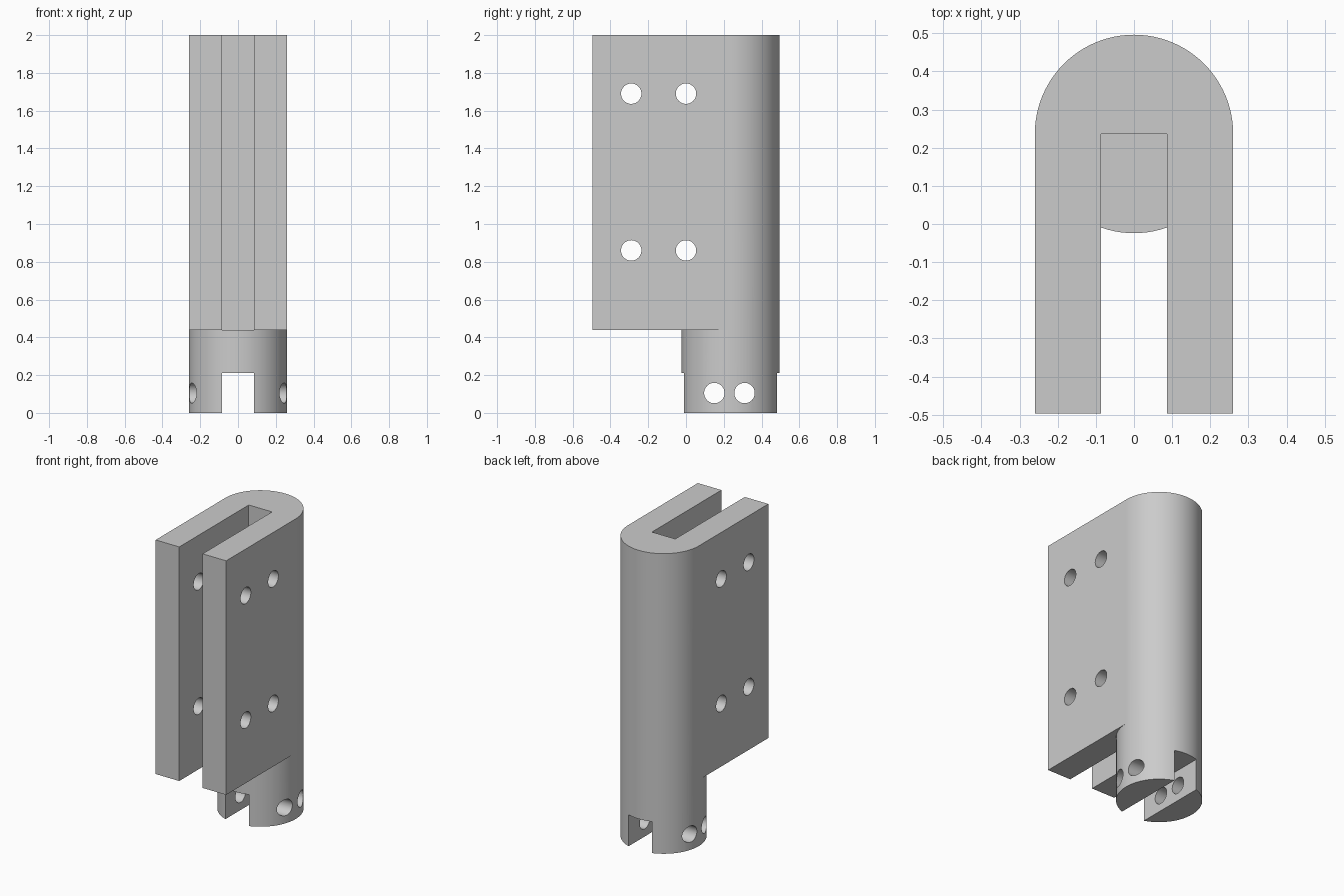
import bpy, bmesh, math
from mathutils import Matrix

default = bpy.data.objects.get("Cube")
if default:
    bpy.data.objects.remove(default, do_unlink=True)

R, CY = 0.26, 0.236          # barrel radius and its centre in y
FRONT, TOP = -0.496, 2.0
SLOT = 0.086                 # half width of both slots
SHOULDER, NOTCH = 0.44, 0.21
SEG = 48                     # segments per half circle

metal = bpy.data.materials.new("plain grey")
metal.use_nodes = True
grey = (0.6, 0.6, 0.6, 1)
metal.diffuse_color = grey
metal.node_tree.nodes["Principled BSDF"].inputs["Base Color"].default_value = grey


def to_object(name, bm):
    bmesh.ops.recalc_face_normals(bm, faces=bm.faces)
    mesh = bpy.data.meshes.new(name)
    bm.to_mesh(mesh)
    bm.free()
    mesh.materials.append(metal)
    obj = bpy.data.objects.new(name, mesh)
    bpy.context.collection.objects.link(obj)
    return obj


def prism(name, outline, z0, z1):
    bm = bmesh.new()
    face = bm.faces.new([bm.verts.new((x, y, z0)) for x, y in outline])
    top = bmesh.ops.extrude_face_region(bm, geom=[face])["geom"]
    verts = [v for v in top if isinstance(v, bmesh.types.BMVert)]
    bmesh.ops.translate(bm, verts=verts, vec=(0, 0, z1 - z0))
    return to_object(name, bm)


def block(name, half_x, y0, y1, z0, z1):
    return prism(name, [(-half_x, y0), (half_x, y0), (half_x, y1), (-half_x, y1)], z0, z1)


def cross_hole(name, y, z, radius):
    bm = bmesh.new()
    bmesh.ops.create_cone(bm, cap_ends=True, segments=40, radius1=radius, radius2=radius,
                          depth=1, matrix=Matrix.Translation((0, y, z)) @ Matrix.Rotation(math.pi / 2, 4, "Y"))
    return to_object(name, bm)


def half_circle(sign):
    angles = [math.pi * i / SEG for i in range(SEG + 1)]
    return [(R * math.cos(a), CY + sign * R * math.sin(a)) for a in angles]


# Body: flat-sided block with a rounded back
body = prism("clevis_body", half_circle(1) + [(-R, FRONT), (R, FRONT)], 0, TOP)

# Cutters: undercut leaving a round foot, plate slot, foot notch, cross holes
undercut = [(0.4, -1), (0.4, CY)] + half_circle(-1) + [(-0.4, CY), (-0.4, -1)]
cutters = [
    prism("undercut_cutter", undercut, -1, SHOULDER),
    block("plate_slot_cutter", SLOT, -1, CY, SHOULDER, 3),
    block("foot_notch_cutter", SLOT, -1, 1, -1, NOTCH),
]
for y in (-0.29, 0.0):
    for z in (0.86, 1.69):
        cutters.append(cross_hole("plate_hole_cutter", y, z, 0.054))
for y in (0.15, 0.31):
    cutters.append(cross_hole("foot_hole_cutter", y, 0.105, 0.054))

bpy.ops.object.select_all(action="DESELECT")
bpy.context.view_layer.objects.active = body
body.select_set(True)
for cutter in cutters:
    cutter.hide_render = True
    mod = body.modifiers.new(cutter.name, "BOOLEAN")
    mod.operation, mod.solver, mod.object = "DIFFERENCE", "EXACT", cutter
    bpy.ops.object.modifier_apply(modifier=mod.name)
for cutter in cutters:
    bpy.data.objects.remove(cutter, do_unlink=True)

# Smooth barrel and bores, crisp edges elsewhere
bpy.ops.object.shade_smooth_by_angle(angle=math.radians(30))
normals = body.modifiers.new("flat_side_normals", "WEIGHTED_NORMAL")
normals.keep_sharp = True
